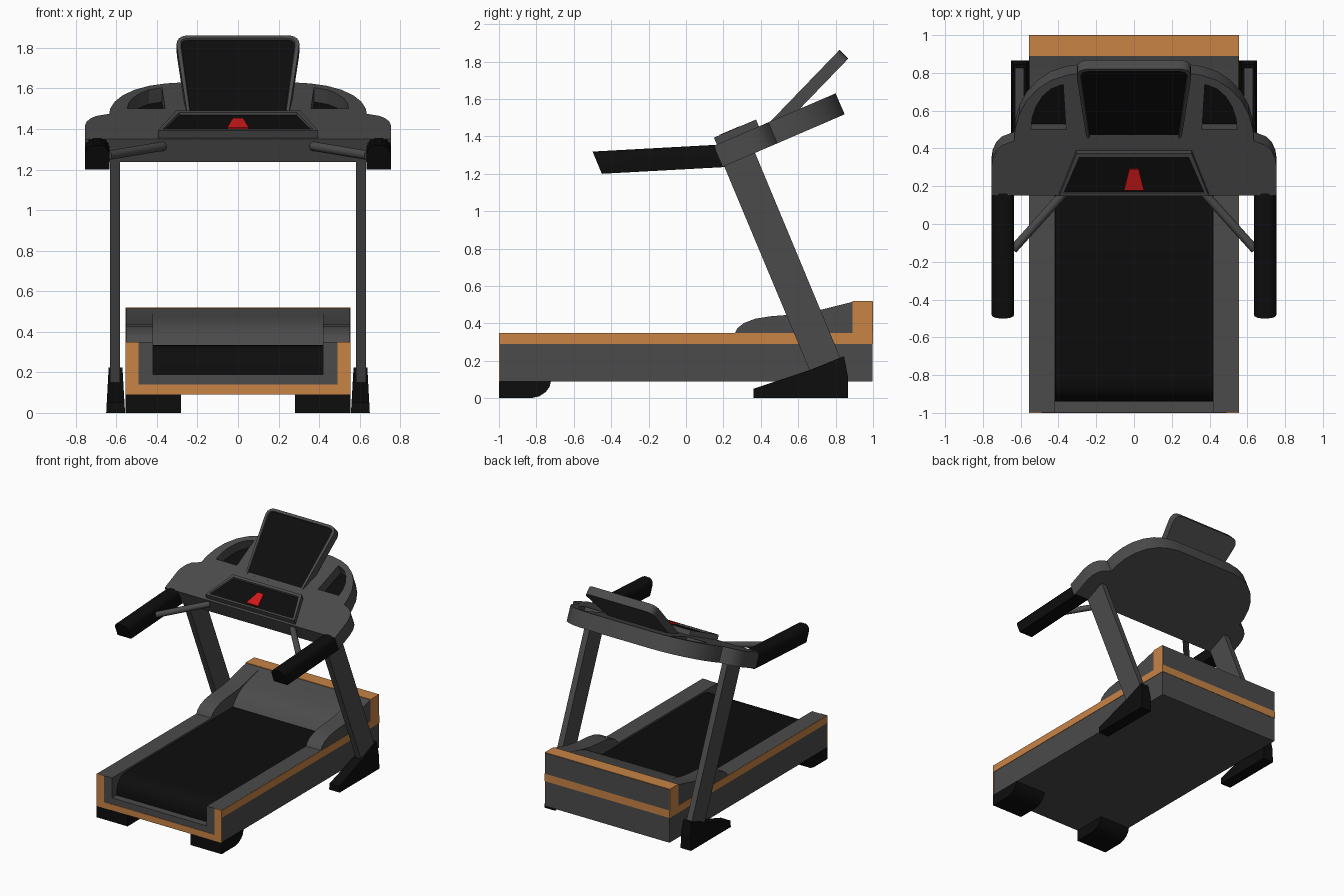
import bpy, bmesh, math
from mathutils import Matrix, Vector

if "Cube" in bpy.data.objects:
    bpy.data.objects.remove(bpy.data.objects["Cube"])


def material(name, r, g, b):
    m = bpy.data.materials.new(name)
    m.diffuse_color = (r, g, b, 1)
    m.use_nodes = True
    m.node_tree.nodes["Principled BSDF"].inputs["Base Color"].default_value = m.diffuse_color
    return m


GREY = material("dark_grey", 0.07, 0.07, 0.07)
BLACK = material("black", 0.004, 0.004, 0.004)
ORANGE = material("orange", 0.58, 0.23, 0.06)
RED = material("red", 0.65, 0.01, 0.01)


def frame(u, v, w, o=(0, 0, 0)):
    """Matrix whose local axes are u, v, w (w is the extrusion direction)."""
    return Matrix([[u[i], v[i], w[i], o[i]] for i in range(3)] + [[0, 0, 0, 1]])


ALONG_X = frame((0, 1, 0), (0, 0, 1), (1, 0, 0))
ALONG_Y = frame((1, 0, 0), (0, 0, 1), (0, 1, 0))


def tilted(angle, y, z):
    c, s = math.cos(angle), math.sin(angle)
    return frame((1, 0, 0), (0, c, s), (0, -s, c), (0, y, z))


def prism(name, pts, w0, w1, mat, M, smooth=False, inset=0, sink=0.012):
    """Extrude a 2D outline from w0 to w1; optionally sink a black panel in its top."""
    bm = bmesh.new()
    low = [bm.verts.new((p[0], p[1], w0)) for p in pts]
    top = [bm.verts.new((p[0], p[1], w1)) for p in pts]
    n = len(pts)
    bm.faces.new(low)
    cap = bm.faces.new(top)
    for i in range(n):
        j = (i + 1) % n
        bm.faces.new((low[i], low[j], top[j], top[i]))
    bmesh.ops.recalc_face_normals(bm, faces=bm.faces)
    if inset:
        bmesh.ops.inset_region(bm, faces=[cap], thickness=inset)
        bmesh.ops.inset_region(bm, faces=[cap], thickness=0.004, depth=-sink)
        cap.material_index = 1
    bm.transform(M)
    bmesh.ops.recalc_face_normals(bm, faces=bm.faces)
    me = bpy.data.meshes.new(name)
    bm.to_mesh(me)
    bm.free()
    me.materials.append(mat)
    if inset:
        me.materials.append(BLACK)
    ob = bpy.data.objects.new(name, me)
    bpy.context.collection.objects.link(ob)
    if smooth:
        bpy.ops.object.select_all(action='DESELECT')
        ob.select_set(True)
        bpy.context.view_layer.objects.active = ob
        bpy.ops.object.shade_smooth_by_angle(angle=math.radians(35))
    return ob


def box(name, x0, x1, y0, y1, z0, z1, mat):
    return prism(name, [(y0, z0), (y1, z0), (y1, z1), (y0, z1)], x0, x1, mat, ALONG_X)


def mirrored(half):
    """Complete an outline given for x > 0."""
    return half + [(-x, y) for x, y in reversed(half)]


def rounded(pts, radii, n=6):
    out = []
    for i, p in enumerate(pts):
        p, r = Vector(p), radii[i]
        if r == 0:
            out.append(tuple(p))
            continue
        a = p + (Vector(pts[i - 1]) - p).normalized() * r
        b = p + (Vector(pts[(i + 1) % len(pts)]) - p).normalized() * r
        for k in range(n + 1):
            t = k / n
            out.append(tuple(a * (1 - t) ** 2 + p * 2 * t * (1 - t) + b * t * t))
    return out


# Deck: U-shaped body with a channel for the belt
prism("deck_body", mirrored([(0.552, 0.09), (0.552, 0.349), (0.42, 0.349), (0.42, 0.19)]),
      -0.997, 0.997, GREY, ALONG_Y)
box("deck_rear_fill", -0.42, 0.42, 0.85, 0.997, 0.19, 0.349, GREY)
prism("running_belt", [(-0.94, 0.18), (-0.94, 0.22), (-0.93, 0.265), (-0.91, 0.297), (-0.88, 0.32),
                       (-0.84, 0.332), (-0.79, 0.336), (0.85, 0.336), (0.85, 0.18)],
      -0.419, 0.419, BLACK, ALONG_X, smooth=True)

# Orange trim: front U, side stripes, rear stripe and rear cap
prism("front_trim", mirrored([(0.555, 0.09), (0.555, 0.35), (0.49, 0.35), (0.49, 0.14)]),
      -1.0, -0.995, ORANGE, ALONG_Y)
for s, side in ((-1, "left"), (1, "right")):
    box(side + "_stripe", s * 0.54, s * 0.555, -0.997, 1.0, 0.29, 0.348, ORANGE)
box("rear_stripe", -0.555, 0.555, 0.99, 1.0, 0.29, 0.35, ORANGE)
box("rear_cap", -0.555, 0.555, 0.89, 0.997, 0.345, 0.52, ORANGE)
box("rear_cap_panel", -0.553, 0.553, 0.99, 1.0, 0.35, 0.517, GREY)

# Motor cover: ramp in the middle, rounded arms at the sides
prism("motor_cover", [(0.53, 0.33), (0.56, 0.375), (0.61, 0.42), (0.67, 0.452), (0.74, 0.475),
                      (0.89, 0.515), (0.89, 0.33)], -0.42, 0.42, GREY, ALONG_X, smooth=True)
arm = [(0.26, 0.345), (0.275, 0.375), (0.31, 0.402), (0.37, 0.425), (0.45, 0.438), (0.6, 0.45),
       (0.7, 0.468), (0.89, 0.515), (0.89, 0.345)]

# Console frame: local v runs up the slope, w is its normal
SLOPE = math.radians(23.3)
CONSOLE = tilted(SLOPE, 0.15, 1.35)


def on_console(pts):
    return [(x, (y - 0.15) / math.cos(SLOPE)) for x, y in pts]


window = on_console([(0.36, 0.50), (0.545, 0.50), (0.54, 0.56), (0.52, 0.62), (0.485, 0.675),
                     (0.44, 0.715), (0.375, 0.74)])
outline = on_console([(0.755, 0.15), (0.755, 0.30), (0.748, 0.345), (0.73, 0.385), (0.70, 0.415),
                      (0.635, 0.44), (0.63, 0.50), (0.608, 0.58), (0.57, 0.65), (0.51, 0.715),
                      (0.44, 0.76), (0.36, 0.787), (0.27, 0.80)])
console = prism("console", mirrored(outline), -0.122, 0, GREY, CONSOLE, smooth=True)

for s, side in ((-1, "left"), (1, "right")):
    a, b = sorted((s * 0.42, s * 0.553))
    prism(side + "_cover_arm", arm, a, b, GREY, ALONG_X, smooth=True)

    # Deck foot with a rounded rear edge
    prism(side + "_front_foot", [(-1, 0), (-0.83, 0), (-0.785, 0.01), (-0.75, 0.033), (-0.73, 0.06),
                                 (-0.722, 0.092), (-1, 0.092)], s * 0.28, s * 0.555, BLACK, ALONG_X, smooth=True)

    # Upright and its tapered foot
    foot = prism(side + "_upright_foot", [(0.36, 0), (0.865, 0), (0.865, 0.12), (0.845, 0.225),
                                          (0.66, 0.15), (0.36, 0.05)], s * 0.557, s * 0.65, BLACK, ALONG_X)
    for v in foot.data.vertices:
        v.co.x += (s * 0.605 - v.co.x) * 1.2 * v.co.z
    prism(side + "_upright", [(0.66, 0.15), (0.832, 0.2), (0.365, 1.322), (0.2, 1.25)],
          s * 0.583, s * 0.63, GREY, ALONG_X)

    # Handrail with arched top
    rail = rounded([(-0.06, 0), (0.06, 0), (0.06, 1), (-0.06, 1)], [0, 0, 0, 0])
    rail = [(-0.06, 0), (0.06, 0), (0.06, 0.62), (0.054, 0.8), (0.04, 0.93), (0.02, 0.99),
            (-0.02, 0.99), (-0.04, 0.93), (-0.054, 0.8), (-0.06, 0.62)]
    prism(side + "_handrail", rail, 0, 1, BLACK,
          frame((1, 0, 0), (0, -0.05, 0.12), (0, 0.66, 0.036), (s * 0.694, -0.45, 1.2)), smooth=True)

    # Strut between handrail and console
    p, q = Vector((s * 0.64, -0.135, 1.27)), Vector((s * 0.37, 0.165, 1.315))
    d = q - p
    e = d.cross(Vector((0, 0, 1))).normalized()
    f = d.cross(e).normalized()
    ring = [(0.023 * math.cos(k * math.pi / 8), 0.023 * math.sin(k * math.pi / 8)) for k in range(16)]
    prism(side + "_strut", ring, 0, 1, GREY, frame(e, f, d, p), smooth=True)

    # Tray pocket cut in the console, with a black floor
    shape = [(s * x, y) for x, y in window]
    cutter = prism(side + "_tray_cutter", shape, -0.08, 0.05, GREY, CONSOLE)
    cutter.hide_render = True
    cutter.hide_set(True)
    cut = console.modifiers.new(side + "_tray", 'BOOLEAN')
    cut.object = cutter
    cut.operation = 'DIFFERENCE'
    cut.solver = 'EXACT'
    prism(side + "_tray_floor", shape, -0.085, -0.077, BLACK, CONSOLE)

# Control panel with sunken black face and red safety key
prism("control_panel", on_console(mirrored([(0.395, 0.165), (0.305, 0.39)])), -0.01, 0.04, GREY,
      CONSOLE, inset=0.028)
prism("safety_key", on_console(mirrored([(0.053, 0.195), (0.025, 0.305)])), 0.02, 0.042, RED, CONSOLE)

# Display screen
screen = rounded([(0.25, 0), (0.31, 0.545), (-0.31, 0.545), (-0.25, 0)], [0, 0.075, 0.075, 0])
prism("display_screen", screen, -0.066, 0, GREY, tilted(math.radians(46), 0.442, 1.47),
      smooth=True, inset=0.02, sink=0.008)
